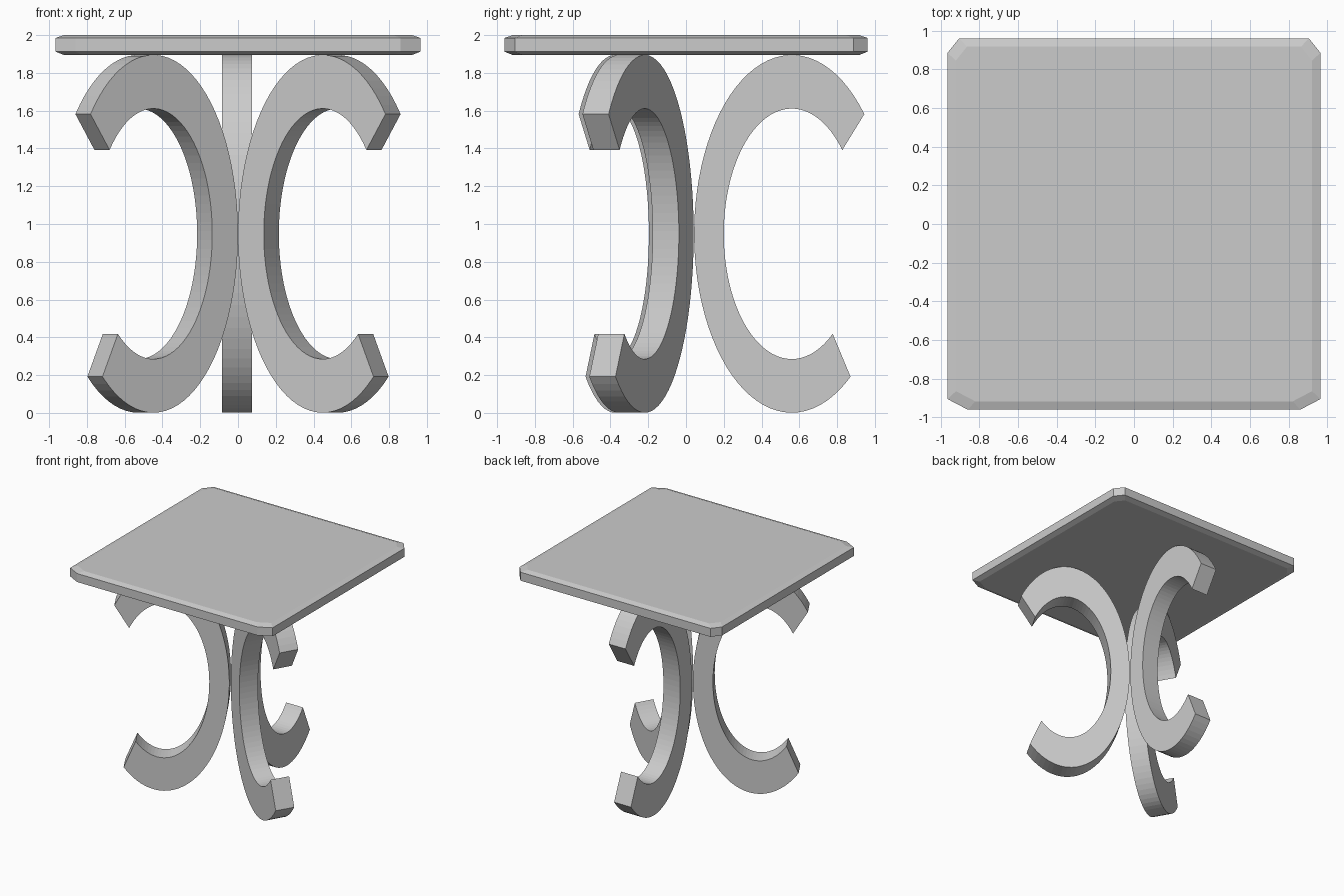
import bpy, bmesh
from math import sin, cos, radians
from mathutils import Matrix

if "Cube" in bpy.data.objects:
    bpy.data.objects.remove(bpy.data.objects["Cube"], do_unlink=True)

# Single plain grey material
grey = bpy.data.materials.new("plain_grey")
grey.use_nodes = True
colour = (0.6, 0.6, 0.6, 1)
grey.diffuse_color = colour
grey.node_tree.nodes["Principled BSDF"].inputs["Base Color"].default_value = colour


def finish(bm, name):
    bmesh.ops.recalc_face_normals(bm, faces=bm.faces)
    mesh = bpy.data.meshes.new(name)
    bm.to_mesh(mesh)
    bm.free()
    mesh.materials.append(grey)
    obj = bpy.data.objects.new(name, mesh)
    bpy.context.collection.objects.link(obj)
    return obj


def loft(bm, rings, closed_ends=True):
    """Skin a list of equal vertex rings and cap both ends."""
    rings = [[bm.verts.new(p) for p in ring] for ring in rings]
    n = len(rings[0])
    for a, b in zip(rings, rings[1:]):
        for i in range(n):
            j = (i + 1) % n
            bm.faces.new((a[i], a[j], b[j], b[i]))
    bm.faces.new(rings[0])
    bm.faces.new(rings[-1])


# C-shaped leg: a rectangular section swept along an open ellipse, opening to +x
def make_leg(name, x, y, turn, steps=64, half=0.08):
    bm = bmesh.new()
    rings = []
    for i in range(steps + 1):
        t = radians(42 + (307 - 42) * i / steps)
        outer = (0.517 * cos(t), 0.947 * sin(t))
        inner = (0.36 * cos(t), 0.663 * sin(t))
        rings.append([(outer[0], -half, outer[1]), (outer[0], half, outer[1]),
                      (inner[0], half, inner[1]), (inner[0], -half, inner[1])])
    loft(bm, rings)
    bm.transform(Matrix.Translation((x, y, 0.948)) @ Matrix.Rotation(radians(turn), 4, "Z"))
    return finish(bm, name)


make_leg("back_leg", -0.005, 0.56, 90)
make_leg("front_left_leg", 0.488, -0.287, -30)
make_leg("front_right_leg", -0.488, -0.307, 210)

# Square top with clipped corners and shallow bevels above and below
outline = []
for sx, sy, cx, cy in ((1, 1, 0.06, 0.075), (-1, 1, 0.06, 0.075),
                       (-1, -1, 0.105, 0.055), (1, -1, 0.105, 0.055)):
    corner = [(sx * 0.965, sy * (0.961 - cy)), (sx * (0.965 - cx), sy * 0.961)]
    outline += corner if sx * sy > 0 else corner[::-1]

bm = bmesh.new()
loft(bm, [[(x * s, y * s, z) for x, y in outline]
          for s, z in ((0.955, 1.895), (1, 1.912), (1, 1.985), (0.955, 2.0))])
finish(bm, "table_top")
